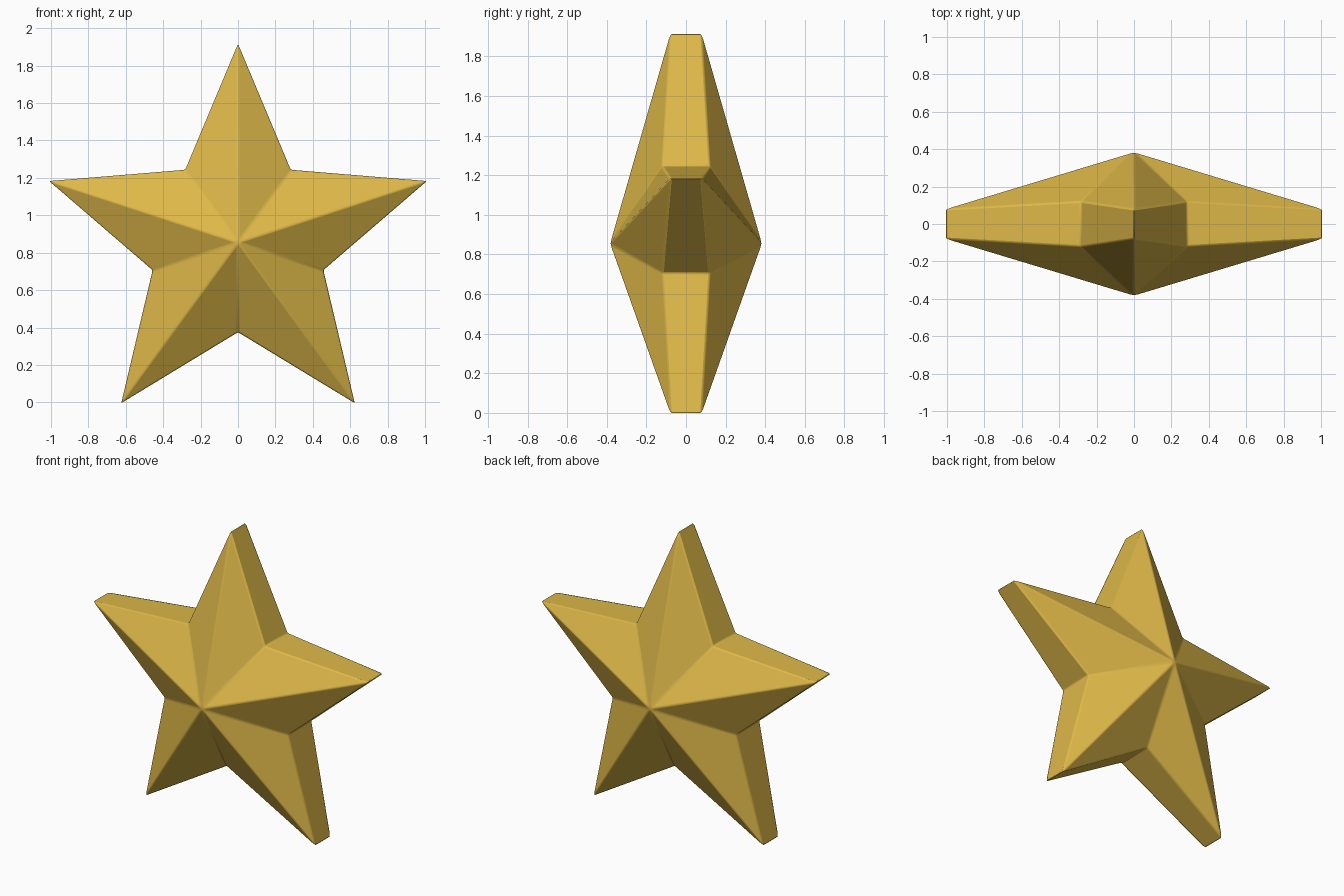
import bpy
import bmesh
from math import sin, cos, pi, radians

cube = bpy.data.objects.get("Cube")
if cube:
    bpy.data.objects.remove(cube, do_unlink=True)

POINTS = 5
CENTRE_Z = 0.855
TIP_RADIUS, NOTCH_RADIUS = 1.062, 0.48
TIP_DEPTH, NOTCH_DEPTH, PEAK_DEPTH = 0.08, 0.12, 0.385

# Gold material
gold = bpy.data.materials.new("gold")
gold.use_nodes = True
colour = (0.73, 0.48, 0.065, 1)
gold.diffuse_color = colour
gold.node_tree.nodes["Principled BSDF"].inputs["Base Color"].default_value = colour


def star_ring(bm, side):
    """Outline of alternating tips and notches, on the front (-1) or back (1)."""
    ring = []
    for i in range(2 * POINTS):
        tip = i % 2 == 0
        radius = TIP_RADIUS if tip else NOTCH_RADIUS
        depth = TIP_DEPTH if tip else NOTCH_DEPTH
        a = i * pi / POINTS
        ring.append(bm.verts.new((radius * sin(a), side * depth,
                                  CENTRE_Z + radius * cos(a))))
    return ring


# Faceted star: two raised faces joined by a rim
bm = bmesh.new()
front, back = star_ring(bm, -1), star_ring(bm, 1)
front_peak = bm.verts.new((0, -PEAK_DEPTH, CENTRE_Z))
back_peak = bm.verts.new((0, PEAK_DEPTH, CENTRE_Z))
for i in range(2 * POINTS):
    j = (i + 1) % (2 * POINTS)
    bm.faces.new((front_peak, front[i], front[j]))
    bm.faces.new((back_peak, back[j], back[i]))
    bm.faces.new((front[i], back[i], back[j], front[j]))
bmesh.ops.recalc_face_normals(bm, faces=bm.faces)
mesh = bpy.data.meshes.new("star")
bm.to_mesh(mesh)
bm.free()
mesh.materials.append(gold)
star = bpy.data.objects.new("star", mesh)
bpy.context.collection.objects.link(star)

# Slightly softened edges
bevel = star.modifiers.new("soft_edges", 'BEVEL')
bevel.width = 0.008
bevel.segments = 2
bevel.limit_method = 'ANGLE'
bevel.angle_limit = radians(20)

bpy.context.view_layer.objects.active = star
star.select_set(True)
bpy.ops.object.shade_smooth_by_angle(angle=radians(20))
